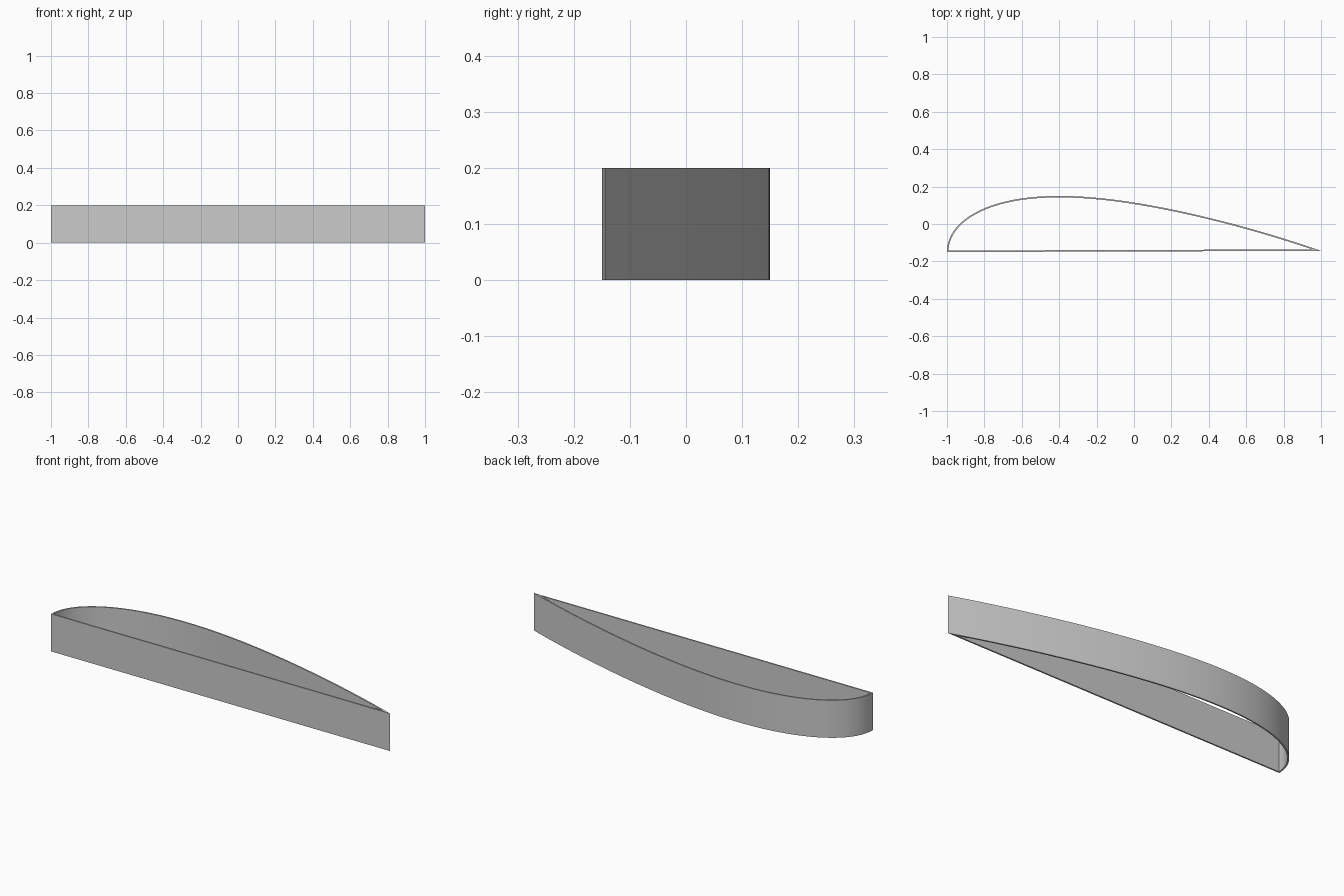
import bpy, bmesh, math

if "Cube" in bpy.data.objects:
    bpy.data.objects.remove(bpy.data.objects["Cube"])

HEIGHT, WALL, CHORD, THICK, Y0, N = 0.2, 0.008, 2.0, 0.30, -0.15, 64


def upper(u):
    """Aerofoil half-thickness curve, u from 0 (nose) to 1 (tail)."""
    t = (0.2969 * math.sqrt(u) - 0.126 * u - 0.3516 * u**2
         + 0.2843 * u**3 - 0.1015 * u**4)
    return (-1 + CHORD * u, Y0 + CHORD * 5 * THICK * t)


# Outer outline: curved back from nose to tail, closed by a straight chord
outer = [upper((i / N) ** 2 if i < N / 4 else
               1 / 16 + (15 / 16) * (i - N / 4) / (N * 0.75)) for i in range(N + 1)]
slope = (outer[-1][1] - Y0) / CHORD


def floor_y(x):
    """Inner face of the straight wall."""
    return Y0 + slope * (x + 1) + WALL


# Inner outline: back curve moved inward, trimmed against the straight wall
offset = []
for i, (x, y) in enumerate(outer):
    a, b = outer[max(i - 1, 0)], outer[min(i + 1, N)]
    dx, dy = b[0] - a[0], b[1] - a[1]
    d = math.hypot(dx, dy)
    offset.append((x + dy / d * WALL, y - dx / d * WALL))
tip = 1.0
for (ax, ay), (bx, by) in zip(offset[N // 2:], offset[N // 2 + 1:]):
    fa, fb = ay - floor_y(ax), by - floor_y(bx)
    if fa > 0 >= fb:
        tip = ax + (bx - ax) * fa / (fa - fb)
inner = []
for x, y in offset:
    x = min(max(x, -1 + WALL), tip)
    inner.append((x, floor_y(x) if x == tip else max(y, floor_y(x))))

# Hollow aerofoil band
bm = bmesh.new()
rings = [[bm.verts.new((x, y, z)) for x, y in ring]
         for ring in (outer, inner) for z in (0, HEIGHT)]
ob, ot, ib, it = rings
for i in range(N + 1):
    j = (i + 1) % (N + 1)
    for p, q in ((ob, ot), (ot, it), (it, ib), (ib, ob)):
        bm.faces.new((p[i], p[j], q[j], q[i]))
bmesh.ops.remove_doubles(bm, verts=bm.verts, dist=1e-5)
bmesh.ops.dissolve_degenerate(bm, edges=bm.edges, dist=1e-5)
bmesh.ops.recalc_face_normals(bm, faces=bm.faces)
mesh = bpy.data.meshes.new("aerofoil_band")
bm.to_mesh(mesh)
bm.free()

grey = bpy.data.materials.new("light grey")
grey.diffuse_color = (0.6, 0.6, 0.6, 1)
grey.use_nodes = True
grey.node_tree.nodes["Principled BSDF"].inputs["Base Color"].default_value = grey.diffuse_color
mesh.materials.append(grey)
band = bpy.data.objects.new("aerofoil_band", mesh)
bpy.context.collection.objects.link(band)
bpy.context.view_layer.objects.active = band
band.select_set(True)
bpy.ops.object.shade_smooth_by_angle(angle=math.radians(30))
